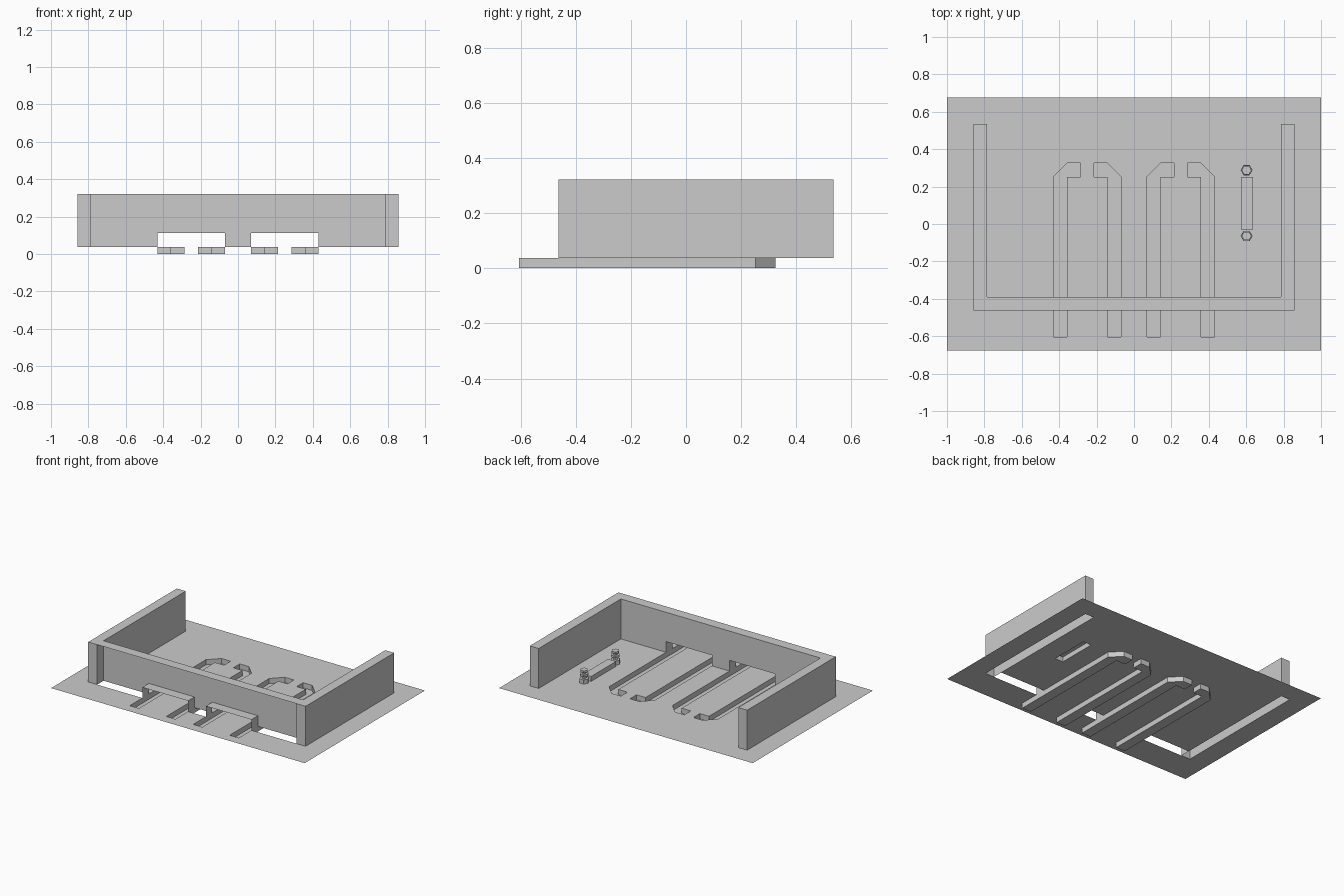
import bpy, bmesh, math
from mathutils import Vector
from mathutils.geometry import delaunay_2d_cdt

if "Cube" in bpy.data.objects:
    bpy.data.objects.remove(bpy.data.objects["Cube"])

FLOOR = 0.037            # floor level, channels drop from here to z = 0
TOP = 0.322              # wall top
DOOR = 0.113             # door opening top
XO, XI = 0.857, 0.787    # side wall outer and inner faces
YO, YI, YB = -0.463, -0.39, 0.535   # front wall outer and inner faces, rear wall ends

grey = bpy.data.materials.new("plain grey")
grey.diffuse_color = (0.6, 0.6, 0.6, 1)
grey.use_nodes = True
grey.node_tree.nodes["Principled BSDF"].inputs["Base Color"].default_value = grey.diffuse_color


def finish(name, bm, recalc=True):
    if recalc:
        bmesh.ops.recalc_face_normals(bm, faces=bm.faces[:])
    me = bpy.data.meshes.new(name)
    bm.to_mesh(me)
    bm.free()
    me.materials.append(grey)
    ob = bpy.data.objects.new(name, me)
    bpy.context.collection.objects.link(ob)
    return ob


def prism(name, pts, z0, z1, bottom=False, top=True):
    """Upright shell over a plan outline, with optional caps."""
    bm = bmesh.new()
    lo = [bm.verts.new((x, y, z0)) for x, y in pts]
    hi = [bm.verts.new((x, y, z1)) for x, y in pts]
    n = len(pts)
    for i in range(n):
        j = (i + 1) % n
        bm.faces.new((lo[i], lo[j], hi[j], hi[i]))
    if bottom:
        bm.faces.new(lo[::-1])
    if top:
        bm.faces.new(hi)
    return finish(name, bm)


def rect(x0, x1, y0, y1):
    return [(x0, y0), (x1, y0), (x1, y1), (x0, y1)]


def mirror(pts):
    return [(-x, y) for x, y in reversed(pts)]


def inside(p, poly):
    hit = False
    for (x0, y0), (x1, y1) in zip(poly, poly[1:] + poly[:1]):
        if (y0 > p[1]) != (y1 > p[1]) and p[0] < x0 + (p[1] - y0) * (x1 - x0) / (y1 - y0):
            hit = not hit
    return hit


# Plan outlines: hooked channels, wall footprints, bar
inner_rail = [(0.07, -0.605), (0.142, -0.605), (0.142, 0.252), (0.214, 0.252),
              (0.214, 0.325), (0.142, 0.325), (0.07, 0.252)]
outer_rail = [(0.5 - x, y) for x, y in reversed(inner_rail)]
rails = [inner_rail, outer_rail, mirror(inner_rail), mirror(outer_rail)]
corner = [(XO, YB), (XI, YB), (XI, YI), (0.43, YI), (0.43, YO), (XO, YO)]
bar = rect(0.572, 0.636, -0.03, 0.252)
holes = rails + [corner, mirror(corner), rect(-0.07, 0.07, YO, YI), bar]

# Floor sheet with all outlines cut out
coords, edges = [], []
for poly in [rect(-1, 1, -0.677, 0.677)] + holes:
    s = len(coords)
    coords += [Vector(p) for p in poly]
    edges += [(s + i, s + (i + 1) % len(poly)) for i in range(len(poly))]
pts, _, tris, *_ = delaunay_2d_cdt(coords, edges, [], 0, 1e-5)
bm = bmesh.new()
vs = [bm.verts.new((p.x, p.y, FLOOR)) for p in pts]
for t in tris:
    c = sum((pts[i] for i in t), Vector((0, 0))) / len(t)
    if not any(inside(c, h) for h in holes):
        f = bm.faces.new([vs[i] for i in t])
        f.normal_update()
        if f.normal.z < 0:
            f.normal_flip()
finish("floor", bm, recalc=False)

# Channels sunk below the floor
for r in rails:
    prism("channel", r, 0, FLOOR, bottom=True, top=False)

# Side walls
prism("right_wall", rect(XI, XO, YO, YB), FLOOR, TOP)
prism("left_wall", rect(-XO, -XI, YO, YB), FLOOR, TOP)

# Front wall: inner panel, top and door reveals, open towards the front
profile = [(-XI, TOP), (-XI, FLOOR), (-0.43, FLOOR), (-0.43, DOOR), (-0.07, DOOR),
           (-0.07, FLOOR), (0.07, FLOOR), (0.07, DOOR), (0.43, DOOR), (0.43, FLOOR),
           (XI, FLOOR), (XI, TOP)]
bm = bmesh.new()
back = [bm.verts.new((x, YI, z)) for x, z in profile]
front = [bm.verts.new((x, YO, z)) for x, z in profile]
bm.faces.new(back[::-1])
for i in range(len(profile)):
    j = (i + 1) % len(profile)
    on_floor = profile[i][1] == FLOOR and profile[j][1] == FLOOR
    wall_side = abs(profile[i][0]) == XI and abs(profile[j][0]) == XI and i != len(profile) - 1
    if not on_floor and not wall_side:
        bm.faces.new((front[i], front[j], back[j], back[i]))
finish("front_wall", bm)

# Raised bar with a small stacked post at each end
prism("bar", bar, FLOOR, FLOOR + 0.035)
for y in (0.288, -0.064):
    for name, r, z0, z1 in (("post_base", 0.032, 0, 0.03), ("post_neck", 0.016, 0.03, 0.05),
                            ("post_collar", 0.03, 0.05, 0.064), ("post_stem", 0.014, 0.064, 0.078),
                            ("post_cap", 0.026, 0.078, 0.092)):
        ring = [(0.602 + r * math.cos(a * math.pi / 3), y + r * math.sin(a * math.pi / 3))
                for a in range(6)]
        prism(name, ring, FLOOR + z0, FLOOR + z1, bottom=True)
